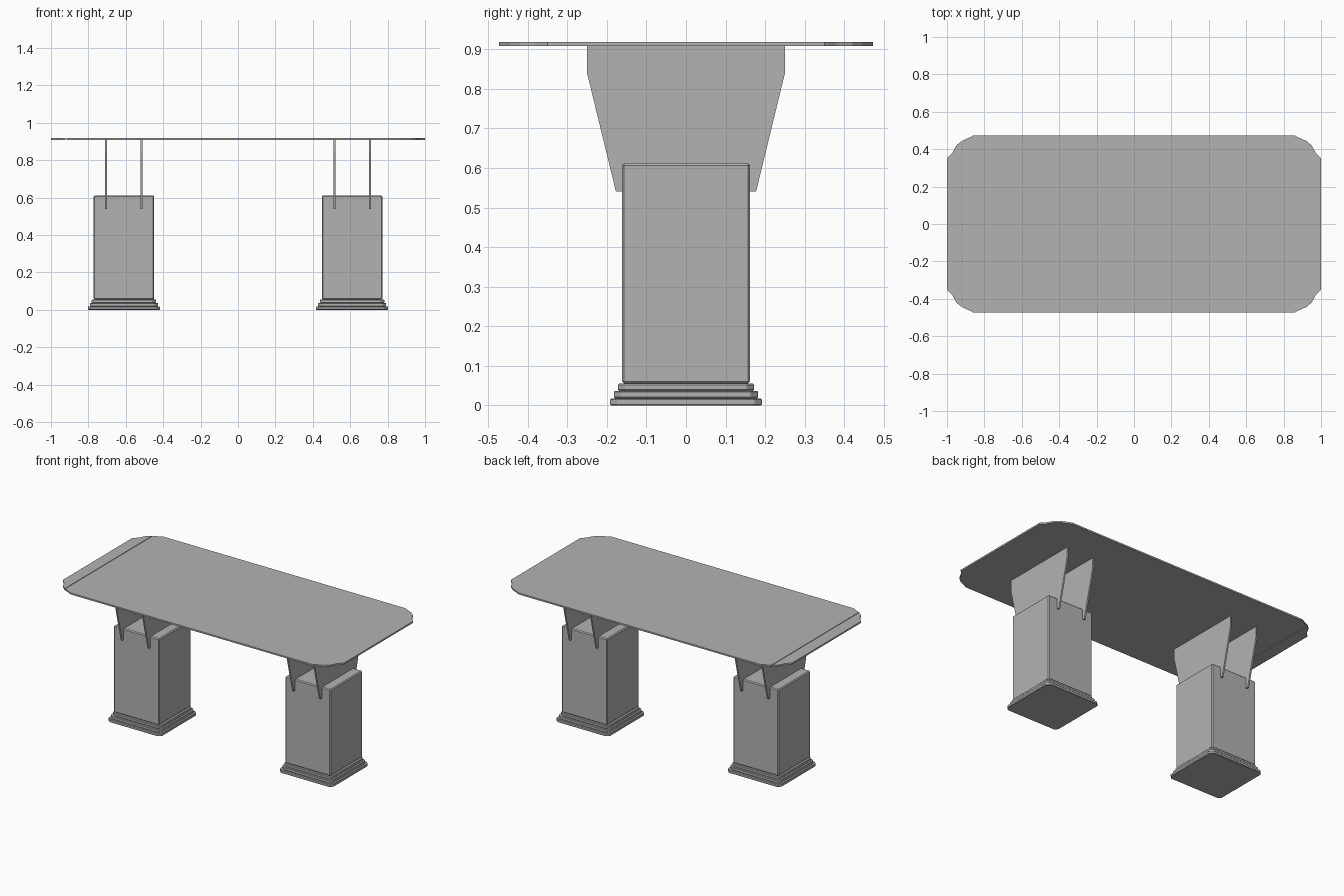
import bpy
import bmesh

cube = bpy.data.objects.get("Cube")
if cube:
    bpy.data.objects.remove(cube, do_unlink=True)

grey = bpy.data.materials.new("plain grey")
grey.use_nodes = True
grey.diffuse_color = (0.45, 0.45, 0.45, 1)
grey.node_tree.nodes["Principled BSDF"].inputs["Base Color"].default_value = (0.45, 0.45, 0.45, 1)


def extrude(name, points, depth, bevel=0.0):
    """Extrude a closed outline of 3D points along a depth vector."""
    bm = bmesh.new()
    face = bm.faces.new([bm.verts.new(p) for p in points])
    moved = bmesh.ops.extrude_face_region(bm, geom=[face])["geom"]
    bmesh.ops.translate(bm, vec=depth, verts=[g for g in moved if isinstance(g, bmesh.types.BMVert)])
    bmesh.ops.recalc_face_normals(bm, faces=bm.faces)
    mesh = bpy.data.meshes.new(name)
    bm.to_mesh(mesh)
    bm.free()
    mesh.materials.append(grey)
    obj = bpy.data.objects.new(name, mesh)
    bpy.context.collection.objects.link(obj)
    if bevel:
        mod = obj.modifiers.new("soft edges", "BEVEL")
        mod.width = bevel
        mod.segments = 1
    return obj


def square(cx, half, z, cut):
    """Square outline with its four corners cut off."""
    a, b = half, half - cut
    ring = [(a, -b), (a, b), (b, a), (-b, a), (-a, b), (-a, -b), (-b, -a), (b, -a)]
    return [(cx + x, y, z) for x, y in ring]


# Table top: one shaped corner, mirrored; a narrow end piece is split off by a seam
TOP_Z, THICK, SEAM = 0.908, 0.01, 0.92
corner = [(0.86, 0.473), (0.885, 0.46), (0.918, 0.446), (0.922, 0.444),
          (0.95, 0.42), (0.972, 0.38), (1.0, 0.35)]
left_half = corner + [(x, -y) for x, y in reversed(corner)]
inner = [p for p in corner if p[0] < SEAM]
outer = [p for p in corner if p[0] > SEAM]
main = left_half + [(-x, -y) for x, y in inner] + [(-x, y) for x, y in reversed(inner)]
end = [(-x, y) for x, y in outer] + [(-x, -y) for x, y in reversed(outer)]
for name, outline in (("table_top", main), ("table_top_end", end)):
    extrude(name, [(x, y, TOP_Z) for x, y in outline], (0, 0, THICK))

# Pedestals with stepped plinths and two tapered support plates each
tiers = [(0.192, 0.0, 0.018), (0.182, 0.018, 0.037), (0.172, 0.037, 0.055)]
fin_side = [(0.177, 0.54), (0.25, 0.84), (0.25, TOP_Z)]
fin = fin_side + [(-y, z) for y, z in reversed(fin_side)]
for side, cx in (("left", 0.61), ("right", -0.61)):
    extrude(side + "_pedestal", [(cx + x, y, 0.055) for x, y in
            ((-0.162, -0.162), (0.162, -0.162), (0.162, 0.162), (-0.162, 0.162))],
            (0, 0, 0.557), 0.006)
    for i, (half, low, high) in enumerate(tiers):
        extrude(f"{side}_plinth_step_{i + 1}", square(cx, half, low, 0.02),
                (0, 0, high - low), 0.003)
    for i, offset in enumerate((-0.095, 0.095)):
        extrude(f"{side}_support_plate_{i + 1}",
                [(cx + offset - 0.005, y, z) for y, z in fin], (0.01, 0, 0))
